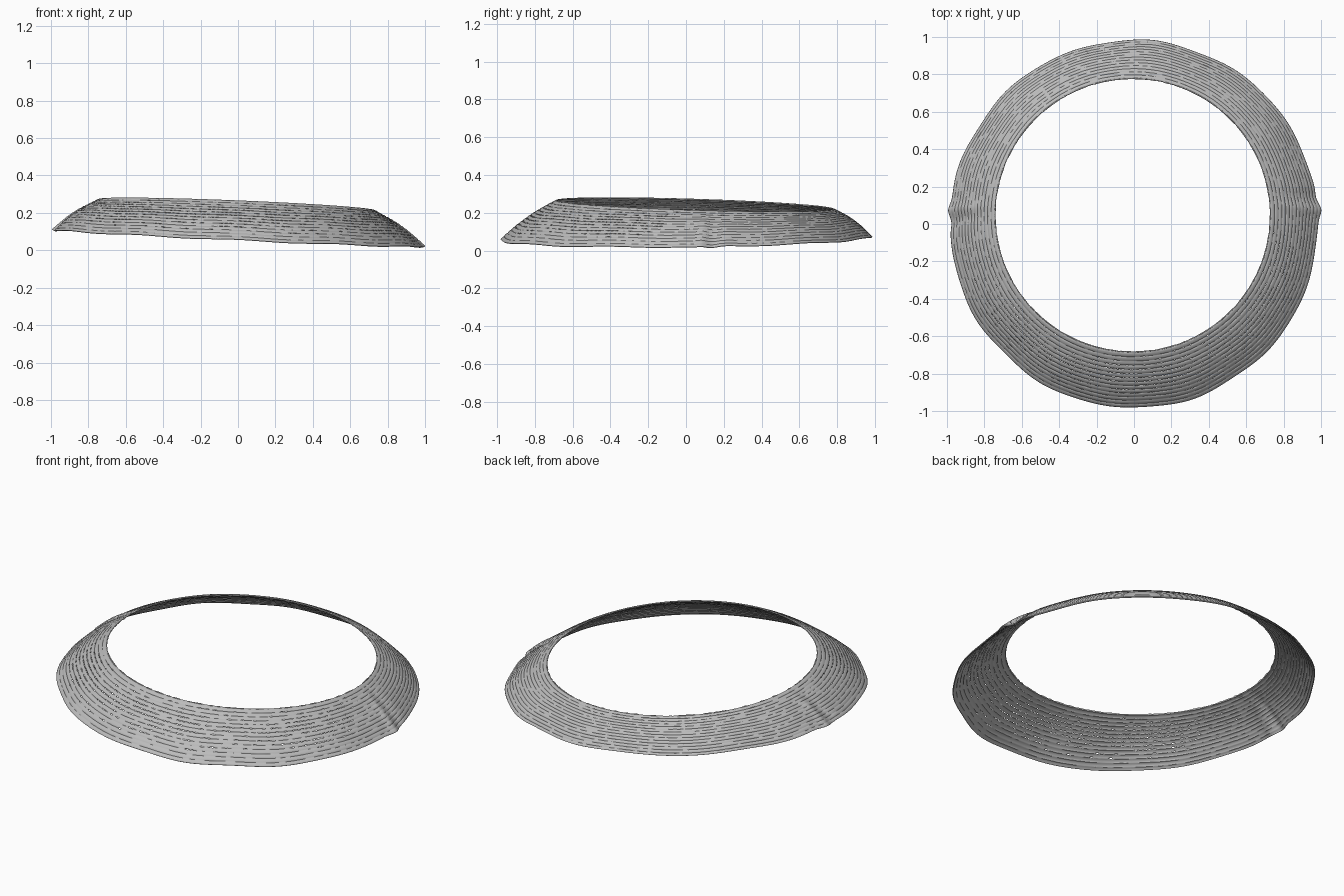
import bpy
import bmesh
import math
import random
from mathutils import Vector

if "Cube" in bpy.data.objects:
    bpy.data.objects.remove(bpy.data.objects["Cube"], do_unlink=True)

random.seed(4)
STITCHES = 220      # stitches in one round
COLS = 3            # mesh columns in one stitch
ROUNDS = 14         # knitted rounds from neck edge to hem
# Cross-section of one round: (share of its width, lift); the second point is the groove
ROUND_PROFILE = ((0.0, 0.0), (0.09, -0.003), (0.18, 0.0), (0.42, 0.0012), (0.76, 0.0012))

# One grey yarn colour
yarn_mat = bpy.data.materials.new("grey yarn")
yarn_mat.use_nodes = True
grey = (0.5, 0.5, 0.5, 1.0)
yarn_mat.diffuse_color = grey
yarn_mat.node_tree.nodes["Principled BSDF"].inputs["Base Color"].default_value = grey


def bump(a, centre, width):
    """Smooth bump around one angle."""
    d = (a - centre + math.pi) % (2 * math.pi) - math.pi
    return math.exp(-(d / width) ** 2)


def fabric(a, t, lift):
    """Point of the draped band: a = angle, t = 0 neck edge to 1 hem."""
    c, s = math.cos(a), math.sin(a)
    neck = Vector((-0.007 + 0.738 * c, 0.047 + 0.733 * s, 0.244 - 0.03 * c - 0.023 * s))
    hem_r = 0.983 + 0.003 * math.sin(9 * a + 0.6) + 0.003 * math.sin(14 * a)
    hem_z = 0.066 - 0.045 * c + 0.01 * s + 0.003 * math.sin(11 * a)
    hem = Vector((hem_r * c, hem_r * s, hem_z))
    out = Vector((0.6 * c, 0.6 * s, 0.8))
    p = neck.lerp(hem, t) + out * (lift + 0.015 * math.sin(math.pi * t))
    # Side seams: a ridge beside a shallow groove, drawn out at the hem
    for centre in (0.075, math.pi - 0.075):
        p += out * t * (0.010 * bump(a, centre, 0.03) - 0.010 * bump(a, centre + 0.07, 0.04))
        p += Vector((c, s, -0.9)) * 0.010 * t ** 4 * bump(a, centre, 0.05)
    return p


def openness(a, row):
    """Chance of an open gap between rounds, highest in the loose front."""
    middle = 1 - abs(row - 6) / 6
    return 0.9 * max(0, middle) * max(bump(a, -1.6, 0.5), bump(a, -0.55, 0.35), bump(a, -2.4, 0.3))


# Knitted band: flat rounds of yarn separated by fine grooves and small gaps
bm = bmesh.new()
columns = STITCHES * COLS
rings = []
for row in range(ROUNDS):
    depth = [random.uniform(0.1, 1.0) for _ in range(STITCHES)]
    for share, lift in ROUND_PROFILE:
        ring = []
        for i in range(columns):
            a = 2 * math.pi * i / columns
            high = lift * depth[i // COLS] if lift < 0 else lift
            ring.append(bm.verts.new(fabric(a, (row + share) / ROUNDS, high)))
        rings.append(ring)
rings.append([bm.verts.new(fabric(2 * math.pi * i / columns, 1, 0)) for i in range(columns)])

steps = len(ROUND_PROFILE)
for row in range(ROUNDS):
    gaps = [random.random() < openness(2 * math.pi * k / STITCHES, row) for k in range(STITCHES)]
    for step in range(steps):
        upper, lower = rings[row * steps + step], rings[row * steps + step + 1]
        for i in range(columns):
            if step < 2 and i % COLS and gaps[i // COLS]:
                continue
            j = (i + 1) % columns
            bm.faces.new((upper[i], lower[i], lower[j], upper[j]))
bmesh.ops.delete(bm, geom=[v for v in bm.verts if not v.link_faces], context='VERTS')

mesh = bpy.data.meshes.new("knitted_band")
bm.to_mesh(mesh)
bm.free()
mesh.materials.append(yarn_mat)
band = bpy.data.objects.new("knitted_band", mesh)
bpy.context.collection.objects.link(band)
bpy.ops.object.select_all(action='DESELECT')
band.select_set(True)
bpy.context.view_layer.objects.active = band
bpy.ops.object.shade_smooth_by_angle(angle=math.radians(50))

# Thickness of the cloth
cloth = band.modifiers.new("cloth_thickness", 'SOLIDIFY')
cloth.thickness = 0.006
cloth.offset = -1
